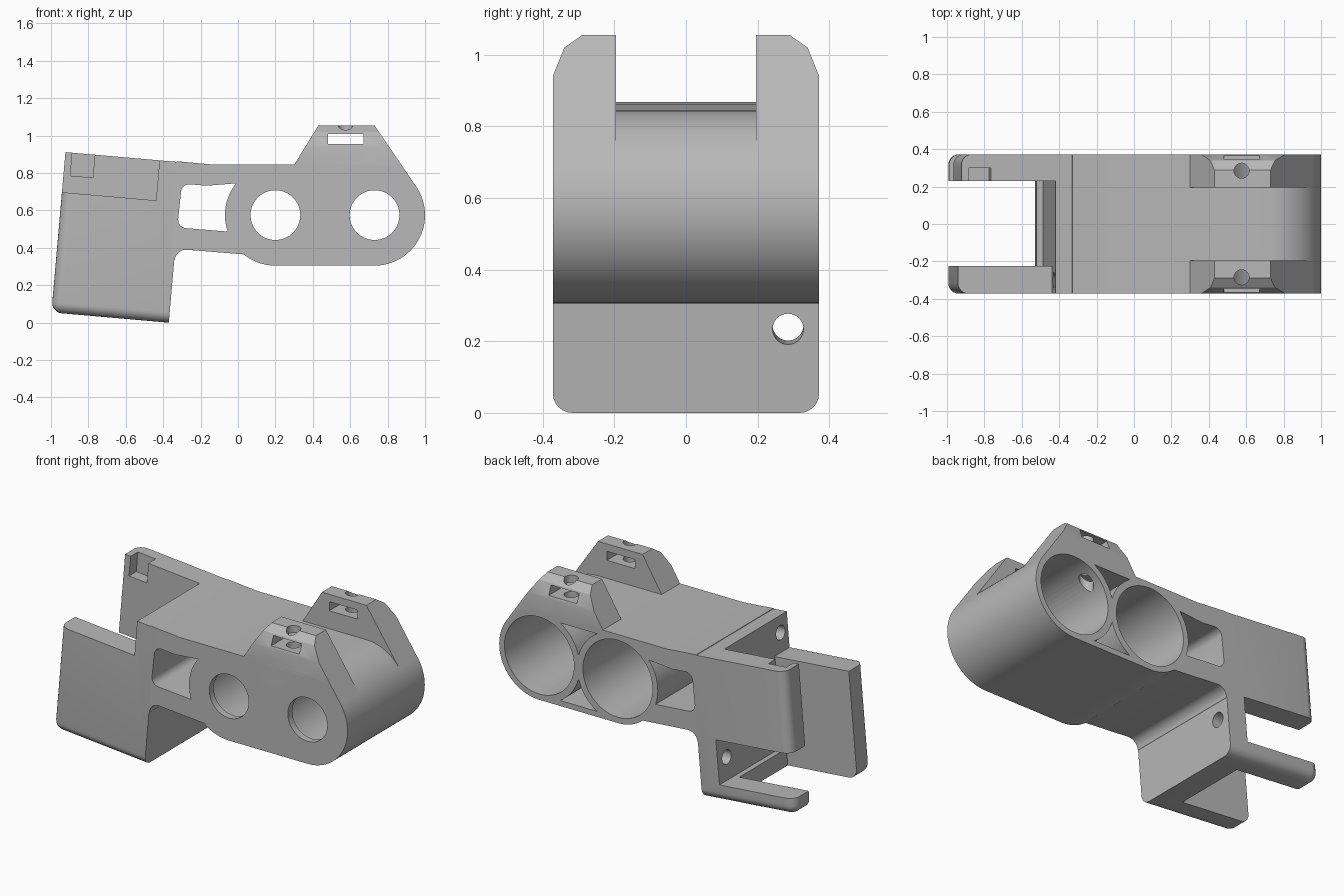
import bpy, bmesh, math
from mathutils import Matrix, Vector

cube = bpy.data.objects.get("Cube")
if cube:
    bpy.data.objects.remove(cube, do_unlink=True)

grey = bpy.data.materials.new("light_grey")
grey.use_nodes = True
colour = (0.48, 0.48, 0.48, 1)
grey.diffuse_color = colour
grey.node_tree.nodes["Principled BSDF"].inputs["Base Color"].default_value = colour

HALF = 0.372              # half depth of the part
R = 0.27                  # outer radius of both tube ends
ZC = 0.575                # height of the tube axes
TUBES = (0.2, 0.73)       # x of the tube axes
TILT = Matrix.Translation((-0.37, 0, 0)) @ Matrix.Rotation(math.radians(5), 4, 'Y')


def make(name, bm, matrix=None):
    if matrix:
        bm.transform(matrix)
    bmesh.ops.recalc_face_normals(bm, faces=bm.faces)
    mesh = bpy.data.meshes.new(name)
    bm.to_mesh(mesh)
    bm.free()
    mesh.materials.append(grey)
    obj = bpy.data.objects.new(name, mesh)
    bpy.context.collection.objects.link(obj)
    return obj


def prism(name, points, lo, hi, axis='y'):
    """Extrude a 2D outline (x,z along y, y,z along x, or x,y along z)."""
    place = {'y': lambda a, b, t: (a, t, b), 'x': lambda a, b, t: (t, a, b),
             'z': lambda a, b, t: (a, b, t)}[axis]
    bm = bmesh.new()
    base = bm.faces.new([bm.verts.new(place(a, b, lo)) for a, b in points])
    top = bmesh.ops.extrude_face_region(bm, geom=[base])
    verts = [v for v in top["geom"] if isinstance(v, bmesh.types.BMVert)]
    bmesh.ops.translate(bm, verts=verts, vec=Vector(place(0, 0, hi - lo)))
    return make(name, bm)


def arc(cx, cy, r, start, end, steps=32):
    angles = [math.radians(start + (end - start) * i / steps) for i in range(steps + 1)]
    return [(cx + r * math.cos(a), cy + r * math.sin(a)) for a in angles]


def circle(cx, cy, r):
    return arc(cx, cy, r, 0, 360, 64)[:-1]


def slab(name, u, y, v, rounded=0):
    """Box in the tilted mount frame: u runs to the far end, v runs up."""
    bm = bmesh.new()
    bmesh.ops.create_cube(bm, size=1)
    for p in bm.verts:
        p.co = (-u[p.co.x < 0], y[p.co.y > 0], v[p.co.z > 0])
    if rounded:
        def on_edge(e):
            far = all(abs(p.co.x + u[1]) < 1e-5 for p in e.verts)
            low = all(abs(p.co.z - v[0]) < 1e-5 for p in e.verts)
            side = abs(e.verts[0].co.y - e.verts[1].co.y) < 1e-5
            return (far and low) or (side and (far or low))
        # only edges along the length, the far uprights and the far bottom
        edges = [e for e in bm.edges if on_edge(e)]
        bmesh.ops.bevel(bm, geom=edges, offset=rounded, segments=6,
                        profile=0.5, affect='EDGES')
    return make(name, bm, TILT)


def boolean(obj, other, operation='DIFFERENCE'):
    mod = obj.modifiers.new("cut", 'BOOLEAN')
    mod.operation, mod.object, mod.solver = operation, other, 'EXACT'
    bpy.context.view_layer.objects.active = obj
    bpy.ops.object.modifier_apply(modifier=mod.name)


# Main body: two joined tubes running into the tilted mount
outline = [(-0.33, 0.863), (-0.13, 0.845)]
outline += arc(TUBES[1], ZC, R, 90, -90, 48)
outline += arc(TUBES[0], ZC, R, 270, 231, 12)
outline += arc(-0.278, 0.33, 0.06, 85, 175, 8) + [(-0.36, 0.31)]
body = prism("tube_body", outline, -HALF, HALF)

# Clamp ears with faceted outer shoulders
ears = []
for side, label in ((1, "back"), (-1, "front")):
    ear = prism(label + "_ear",
                [(0.3, 0.844), (0.43, 1.055), (0.73, 1.055), (0.953, 0.727),
                 (0.9, 0.65), (0.4, 0.65)], *sorted((side * 0.195, side * HALF)))
    shoulder = [(0.1, 0.5), (HALF, 0.5), (HALF, 0.94), (0.34, 1.02),
                (0.29, 1.055), (0.29, 1.1), (0.1, 1.1)]
    mask = prism("mask", [(side * a, b) for a, b in shoulder], 0, 1.2, 'x')
    boolean(ear, mask, 'INTERSECT')
    bpy.data.objects.remove(mask)
    ears.append(ear)

# Bores open to the back, small holes through the front wall
cutters = []
for x in TUBES:
    cutters.append(prism("bore", circle(x, ZC, 0.235), -0.33, 0.5))
    cutters.append(prism("front_hole", circle(x, ZC, 0.133), -0.5, 0))

# Curved triangular pockets between the tubes
mid = sum(TUBES) / 2
for sign in (1, -1):
    tri = []
    for i in range(-8, 9):
        d = 0.125 * i / 8
        gap = TUBES[1] - mid - abs(d)
        tri.append((mid + d, ZC + sign * math.sqrt(0.275 ** 2 - gap ** 2)))
    cutters.append(prism("pocket", tri, -0.33, 0.5))

# Window beside the first tube
window = arc(TUBES[0], ZC, R, 141, 199, 16)
window += arc(-0.275, 0.55, 0.045, 265, 175, 6) + arc(-0.26, 0.695, 0.045, 175, 85, 6)
window += [(-0.17, 0.732)]
cutters.append(prism("window", window, -0.5, 0.5))

# Ear slots and vertical screw holes
cutters.append(prism("slot", [(0.48, 0.955), (0.67, 0.955), (0.67, 1.01), (0.48, 1.01)],
                     -0.5, 0.5))
for side in (1, -1):
    cutters.append(prism("screw_hole", circle(0.575, side * 0.285, 0.04), 0.7, 1.2, 'z'))

for cutter in cutters:
    for obj in [body] + ears:
        boolean(obj, cutter)

# Tilted mount: rounded block hollowed into two plates, a wall and an arm
mount = slab("tilted_mount", (0, 0.63), (-HALF, HALF), (0, 0.86), 0.055)
mount_cuts = [
    slab("upper_gap", (0.125, 0.8), (-0.225, 0.23), (0.1, 1)),
    slab("lower_gap", (0.16, 0.8), (-0.225, 0.23), (-0.1, 0.2)),
    slab("front_notch", (0.125, 0.8), (-0.5, 0), (0.645, 1)),
    slab("back_opening", (0.125, 0.8), (0.1, 0.5), (0.1, 0.37)),
    slab("latch_pocket", (0.472, 0.593), (0.2, 0.3), (0.737, 1)),
]
for y, v, start, end in ((0.285, 0.235, -0.3, 0.1), (-0.3, 0.76, -0.3, -0.04)):
    hole = prism("wall_hole", circle(y, v, 0.043), start, end, 'x')
    hole.data.transform(TILT)
    mount_cuts.append(hole)
for cutter in mount_cuts:
    boolean(mount, cutter)

for cutter in cutters + mount_cuts:
    bpy.data.objects.remove(cutter)

# Smooth the round surfaces, keep the edges sharp
bpy.ops.object.select_all(action='DESELECT')
for obj in [body, mount] + ears:
    obj.select_set(True)
bpy.context.view_layer.objects.active = body
bpy.ops.object.shade_smooth_by_angle(angle=math.radians(25))
